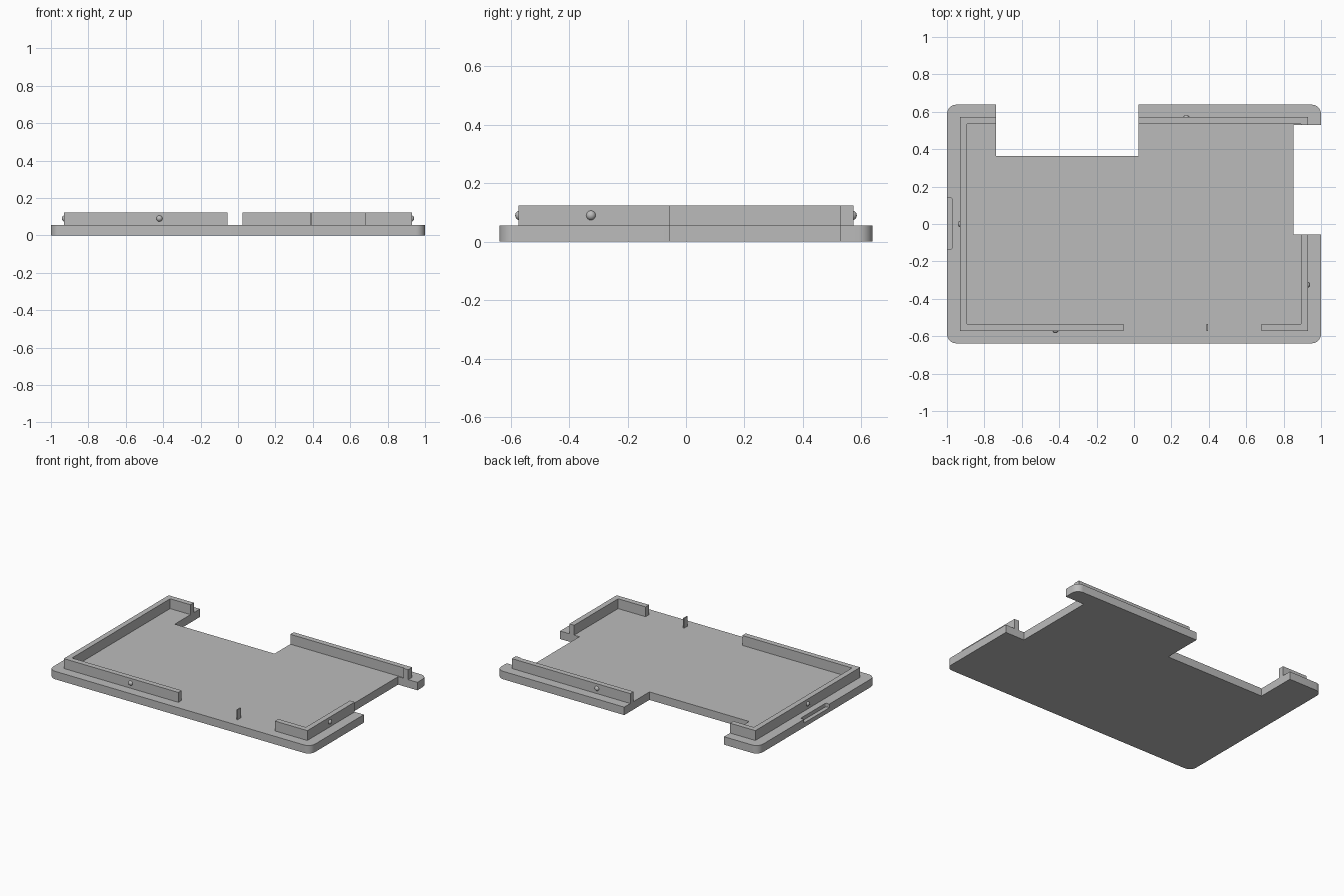
import bpy, bmesh, math

default = bpy.data.objects.get("Cube")
if default:
    bpy.data.objects.remove(default, do_unlink=True)

grey = bpy.data.materials.new("plain grey")
grey.use_nodes = True
colour = (0.5, 0.5, 0.5, 1)
grey.diffuse_color = colour
grey.node_tree.nodes["Principled BSDF"].inputs["Base Color"].default_value = colour

BASE, TOP = 0.055, 0.123   # plate thickness, lip height
OX, OY, T = 0.93, 0.572, 0.037   # lip outer half sizes and thickness


def prism(name, outline, z0, z1, rounded=(), radius=0.05):
    """Extrude a flat outline, rounding the listed corners."""
    bm = bmesh.new()
    verts = [bm.verts.new((x, y, z0)) for x, y in outline]
    face = bm.faces.new(verts)
    if rounded:
        bmesh.ops.bevel(bm, geom=[verts[i] for i in rounded], offset=radius,
                        segments=8, profile=0.5, affect='VERTICES')
    res = bmesh.ops.extrude_face_region(bm, geom=list(bm.faces))
    for v in res["geom"]:
        if isinstance(v, bmesh.types.BMVert):
            v.co.z = z1
    bmesh.ops.recalc_face_normals(bm, faces=bm.faces)
    mesh = bpy.data.meshes.new(name)
    bm.to_mesh(mesh)
    bm.free()
    obj = bpy.data.objects.new(name, mesh)
    bpy.context.collection.objects.link(obj)
    mesh.materials.append(grey)
    return obj


def smooth(obj):
    bpy.ops.object.select_all(action='DESELECT')
    obj.select_set(True)
    bpy.context.view_layer.objects.active = obj
    bpy.ops.object.shade_smooth_by_angle(angle=math.radians(30))


# Base plate with rounded corners, a back cutout and a side cutout
plate = prism("base_plate", [
    (-1, -0.638), (1, -0.638), (1, -0.055), (0.853, -0.055), (0.853, 0.528),
    (1, 0.528), (1, 0.638), (0.025, 0.638), (0.025, 0.363), (-0.737, 0.363),
    (-0.737, 0.638), (-1, 0.638)], 0, BASE, rounded=(0, 1, 6, 11))

# Shallow pry slot in the edge of the plate
slot = prism("slot_cutter", [(-1.05, -0.135), (-0.973, -0.135),
                             (-0.973, 0.14), (-1.05, 0.14)],
             0.03, 0.1, rounded=(1, 2), radius=0.008)
slot.hide_render = True
slot.hide_viewport = True
cut = plate.modifiers.new("pry_slot", 'BOOLEAN')
cut.operation, cut.object, cut.solver = 'DIFFERENCE', slot, 'EXACT'
smooth(plate)

# Lip running along the front, the right-hand end and the back corner
prism("long_lip", [
    (-0.055, -OY), (-0.055, -OY + T), (-OX + T, -OY + T), (-OX + T, OY - T),
    (-0.737, OY - T), (-0.737, OY), (-OX, OY), (-OX, -OY)], BASE, TOP)

# Short L-shaped lip at the front corner
prism("corner_lip", [
    (0.683, -OY), (OX, -OY), (OX, -0.055), (OX - T, -0.055),
    (OX - T, -OY + T), (0.683, -OY + T)], BASE, TOP)

# Back lip with a small return at its end
prism("back_lip", [
    (0.025, OY), (0.025, OY - T), (OX - T, OY - T), (OX - T, 0.528),
    (OX, 0.528), (OX, OY)], BASE, TOP)

# Thin post between two front gaps
prism("thin_post", [(0.388, -OY), (0.396, -OY), (0.396, -OY + T),
                    (0.388, -OY + T)], BASE, TOP)

# Snap bumps half sunk into the outside of the lips
for side, x, y in (("front", -0.42, -0.567), ("left", 0.925, -0.325),
                   ("back", 0.28, 0.567), ("right", -0.925, 0)):
    bpy.ops.mesh.primitive_uv_sphere_add(segments=24, ring_count=12, radius=0.017,
                                         location=(x, y, 0.09))
    bump = bpy.context.object
    bump.name = side + "_snap_bump"
    bump.data.materials.append(grey)
    smooth(bump)
